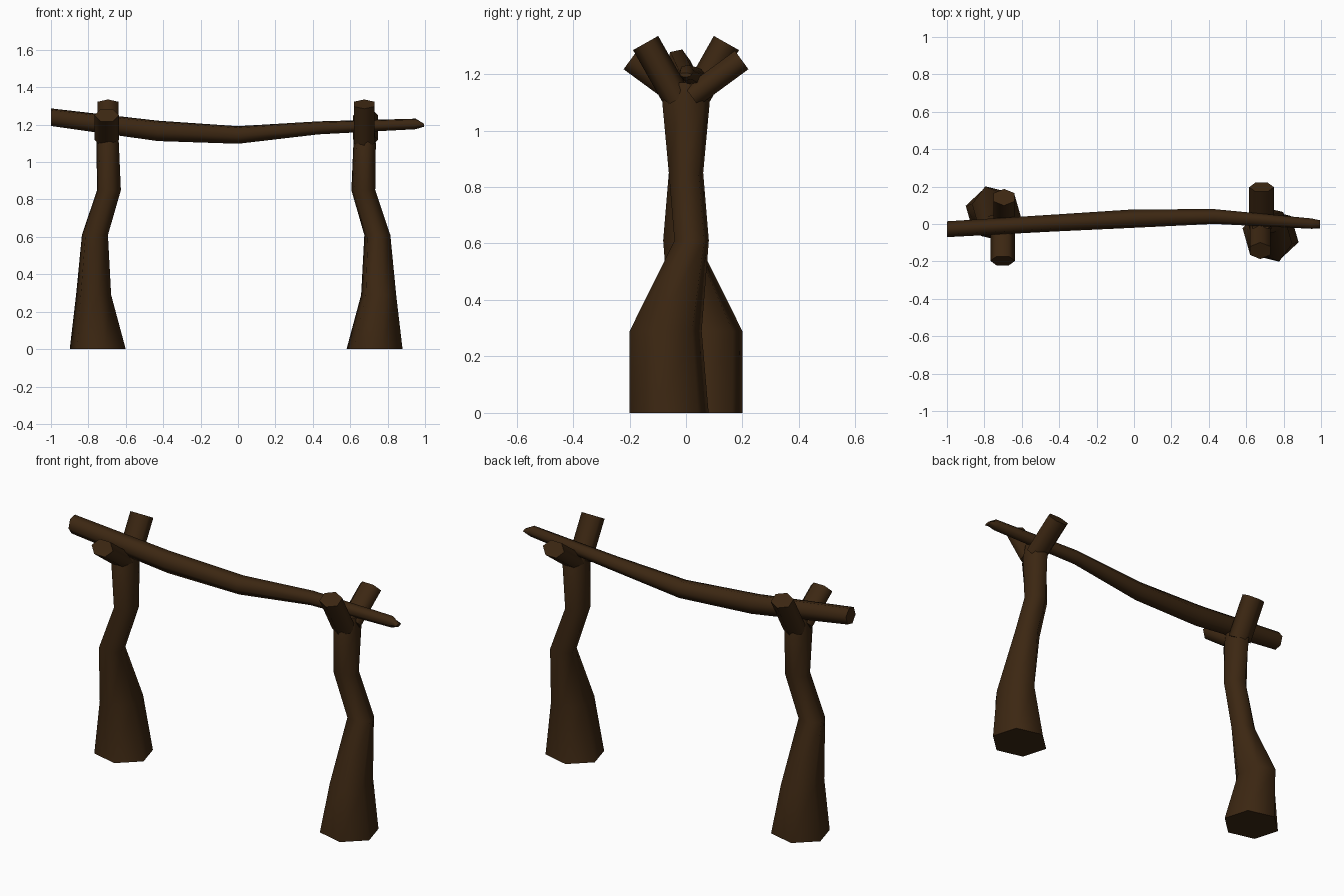
import bpy, bmesh, math
from mathutils import Vector, Matrix

if "Cube" in bpy.data.objects:
    bpy.data.objects.remove(bpy.data.objects["Cube"])

wood = bpy.data.materials.new("dark_brown_wood")
wood.diffuse_color = (0.045, 0.02, 0.006, 1)
wood.use_nodes = True
wood.node_tree.nodes["Principled BSDF"].inputs["Base Color"].default_value = wood.diffuse_color


def ring(center, u, v, rot=0.0, n=6):
    """Elliptical section with half axes u and v."""
    c, u, v = Vector(center), Vector(u), Vector(v)
    angles = [math.radians(rot) + i * math.tau / n for i in range(n)]
    return [c + u * math.cos(a) + v * math.sin(a) for a in angles]


def loft(name, rings, matrix):
    """Skin the sections: smooth sides and flat caps."""
    bm = bmesh.new()
    loops = [[bm.verts.new(matrix @ p) for p in r] for r in rings]
    n = len(loops[0])
    for a, b in zip(loops, loops[1:]):
        for i in range(n):
            j = (i + 1) % n
            bm.faces.new((a[i], a[j], b[j], b[i])).smooth = True
    bm.faces.new(loops[0][::-1])
    bm.faces.new(loops[-1])
    bmesh.ops.recalc_face_normals(bm, faces=bm.faces)
    mesh = bpy.data.meshes.new(name)
    bm.to_mesh(mesh)
    bm.free()
    mesh.materials.append(wood)
    obj = bpy.data.objects.new(name, mesh)
    bpy.context.collection.objects.link(obj)


def prong(x, start, end, half_x, half_w, rot):
    """Fork arm in the y-z plane, from start to end (y, z)."""
    d = Vector((0, end[0] - start[0], end[1] - start[1])).normalized()
    side = Vector((0, -d.z, d.y))
    return [ring((x, *p), (half_x, 0, 0), side * half_w, rot) for p in (start, end)]


# Trunk sections: x, y, z, half width in x, half width in y
trunk = [
    (-0.75, 0.06, 0.0, 0.155, 0.145),
    (-0.772, 0.072, 0.29, 0.097, 0.132),
    (-0.765, -0.02, 0.61, 0.072, 0.063),
    (-0.69, 0.0, 0.85, 0.066, 0.063),
    (-0.697, 0.0, 1.10, 0.062, 0.087),
    (-0.697, 0.0, 1.17, 0.055, 0.045),
]
trunk_rings = [ring((x, y, z), (rx, 0, 0), (0, ry, 0), -15) for x, y, z, rx, ry in trunk]

# Two forked posts, the right one turned half round
turned = Matrix.Translation((-0.02, 0, 0)) @ Matrix.Rotation(math.pi, 4, "Z")
for side, m in (("left", Matrix.Identity(4)), ("right", turned)):
    loft(side + "_post", trunk_rings, m)
    loft(side + "_low_fork_arm",
         prong(-0.702, (-0.02, 1.12), (-0.197, 1.25), 0.066, 0.047, 0), m)
    loft(side + "_high_fork_arm",
         prong(-0.695, (0.03, 1.11), (0.143, 1.31), 0.064, 0.051, 30), m)

# Sagging crossbar: x, y, z, half width in y, half height
bar = [
    (-1.0, -0.028, 1.24, 0.043, 0.050),
    (-0.43, 0.005, 1.167, 0.046, 0.058),
    (0.0, 0.029, 1.145, 0.050, 0.050),
    (0.43, 0.040, 1.183, 0.040, 0.037),
    (0.95, 0.002, 1.204, 0.028, 0.030),
    (0.995, -0.002, 1.197, 0.022, 0.008),
]
loft("crossbar",
     [ring((x, y, z), (0, ry, 0), (0, 0, rz), 10) for x, y, z, ry, rz in bar],
     Matrix.Identity(4))
